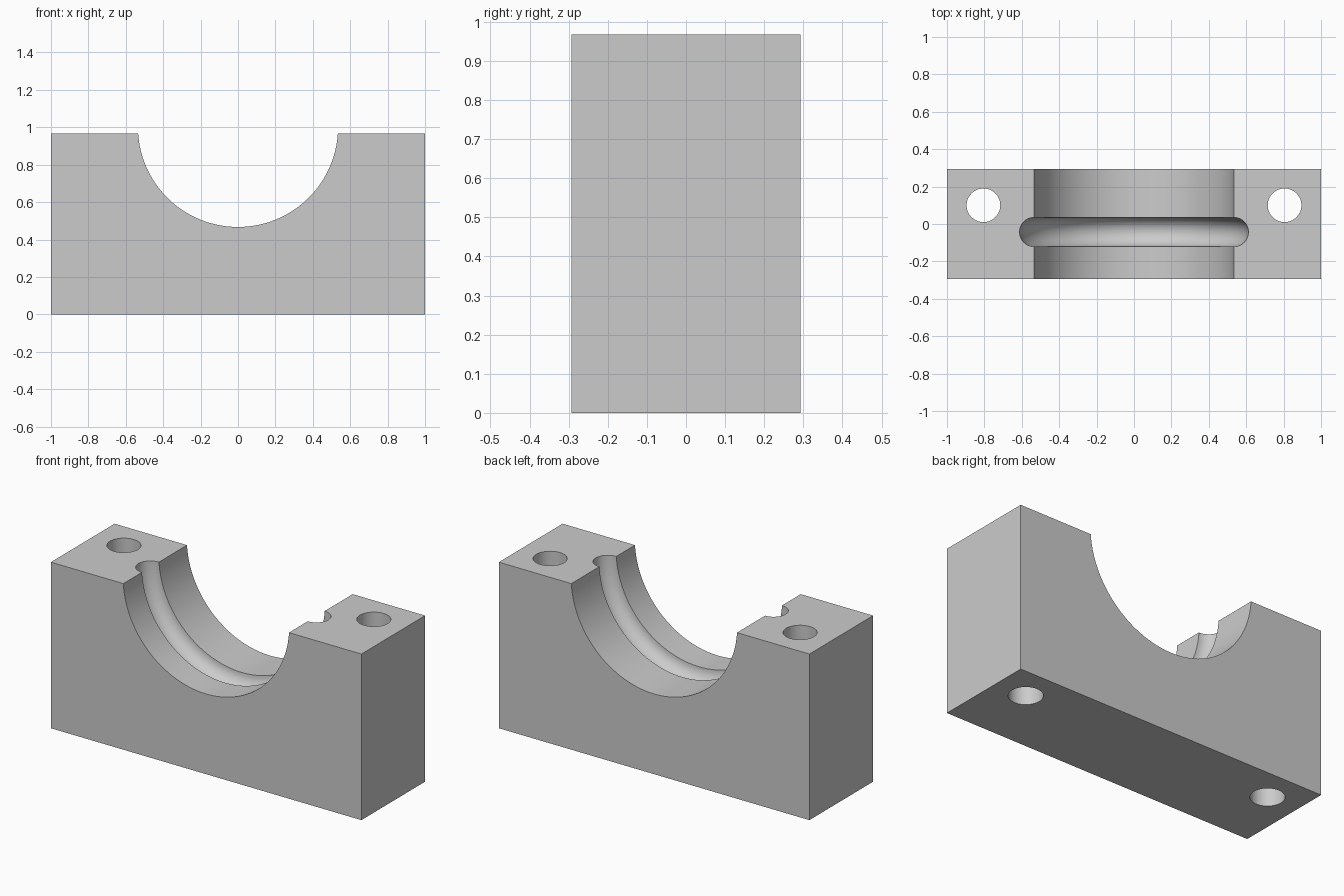
import bpy, bmesh
from math import sin, cos, pi, radians
from mathutils import Vector

if "Cube" in bpy.data.objects:
    bpy.data.objects.remove(bpy.data.objects["Cube"], do_unlink=True)

WIDTH, DEPTH, HEIGHT = 2.0, 0.586, 0.967
BORE_R, BORE_Z = 0.535, 1.002
GROOVE_Y, GROOVE_R = -0.043, 0.078
HOLE_X, HOLE_Y, HOLE_R = 0.805, 0.1, 0.09

grey = bpy.data.materials.new("light grey")
grey.use_nodes = True
colour = (0.6, 0.6, 0.6, 1)
grey.diffuse_color = colour
grey.node_tree.nodes["Principled BSDF"].inputs["Base Color"].default_value = colour


def make_object(name, bm):
    bmesh.ops.recalc_face_normals(bm, faces=bm.faces)
    mesh = bpy.data.meshes.new(name)
    bm.to_mesh(mesh)
    bm.free()
    mesh.materials.append(grey)
    obj = bpy.data.objects.new(name, mesh)
    bpy.context.collection.objects.link(obj)
    return obj


def cut(target, cutter):
    mod = target.modifiers.new("cut", 'BOOLEAN')
    mod.operation = 'DIFFERENCE'
    mod.solver = 'EXACT'
    mod.object = cutter
    bpy.context.view_layer.objects.active = target
    bpy.ops.object.modifier_apply(modifier=mod.name)
    bpy.data.objects.remove(cutter, do_unlink=True)


# Solid block
bm = bmesh.new()
bmesh.ops.create_cube(bm, size=1)
bmesh.ops.scale(bm, vec=(WIDTH, DEPTH, HEIGHT), verts=bm.verts)
bmesh.ops.translate(bm, vec=(0, 0, HEIGHT / 2), verts=bm.verts)
block = make_object("bearing_block", bm)

# Bore with a rounded groove, revolved from one profile of (radius, y)
steps = 20
profile = [(0, -0.5), (BORE_R, -0.5)]
for i in range(steps + 1):
    a = pi * i / steps
    profile.append((BORE_R + GROOVE_R * sin(a), GROOVE_Y - GROOVE_R * cos(a)))
profile += [(BORE_R, 0.5), (0, 0.5)]

bm = bmesh.new()
verts = [bm.verts.new((r, y, BORE_Z)) for r, y in profile]
edges = [bm.edges.new(pair) for pair in zip(verts, verts[1:])]
bmesh.ops.spin(bm, geom=verts + edges, cent=(0, 0, BORE_Z), axis=(0, 1, 0),
               angle=2 * pi, steps=128, use_merge=True)
bmesh.ops.remove_doubles(bm, verts=bm.verts, dist=0.0001)
cut(block, make_object("bore_cutter", bm))

# Vertical bolt holes
for side in (-1, 1):
    bm = bmesh.new()
    bmesh.ops.create_cone(bm, cap_ends=True, segments=64, radius1=HOLE_R,
                          radius2=HOLE_R, depth=3)
    bmesh.ops.translate(bm, vec=Vector((side * HOLE_X, HOLE_Y, HEIGHT / 2)),
                        verts=bm.verts)
    cut(block, make_object("hole_cutter", bm))

# Smooth curved walls, crisp edges
bpy.ops.object.select_all(action='DESELECT')
block.select_set(True)
bpy.context.view_layer.objects.active = block
bpy.ops.object.shade_smooth_by_angle(angle=radians(30))
